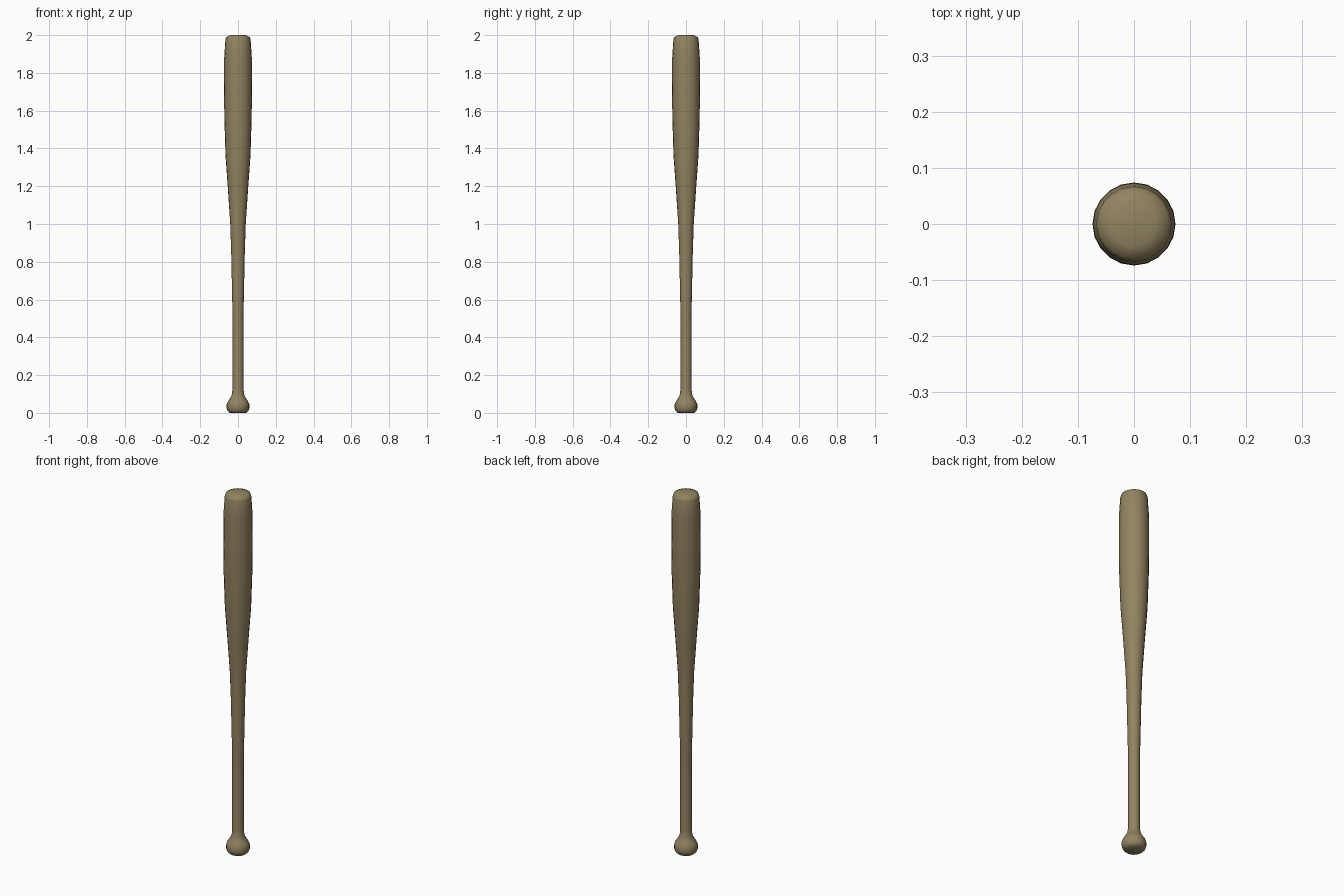
import bpy, bmesh, math

if "Cube" in bpy.data.objects:
    bpy.data.objects.remove(bpy.data.objects["Cube"])

SIDES = 20
# (radius, height) from knob to barrel tip
PROFILE = [(0.044, 0.0), (0.055, 0.010), (0.060, 0.025), (0.060, 0.045),
           (0.053, 0.062), (0.040, 0.080), (0.032, 0.100), (0.029, 0.130),
           (0.029, 0.52), (0.036, 0.85), (0.041, 1.00), (0.053, 1.18),
           (0.066, 1.36), (0.072, 1.55), (0.074, 1.70), (0.073, 1.88),
           (0.067, 1.975), (0.062, 1.990), (0.040, 2.0)]

# Turned bat body: stacked rings joined by side faces, capped at both ends
bm = bmesh.new()
rings = []
for r, z in PROFILE:
    rings.append([bm.verts.new((r * math.cos(2 * math.pi * i / SIDES),
                                r * math.sin(2 * math.pi * i / SIDES), z))
                  for i in range(SIDES)])
for a, b in zip(rings, rings[1:]):
    for i in range(SIDES):
        j = (i + 1) % SIDES
        bm.faces.new((a[i], a[j], b[j], b[i]))
bm.faces.new(rings[0][::-1])
bm.faces.new(rings[-1])
for f in bm.faces:
    f.smooth = True

mesh = bpy.data.meshes.new("bat")
bm.to_mesh(mesh)
bm.free()
bat = bpy.data.objects.new("bat", mesh)
bpy.context.collection.objects.link(bat)

# Wood colour
wood = bpy.data.materials.new("wood")
wood.diffuse_color = (0.29, 0.23, 0.12, 1)
wood.use_nodes = True
wood.node_tree.nodes["Principled BSDF"].inputs["Base Color"].default_value = wood.diffuse_color
mesh.materials.append(wood)
